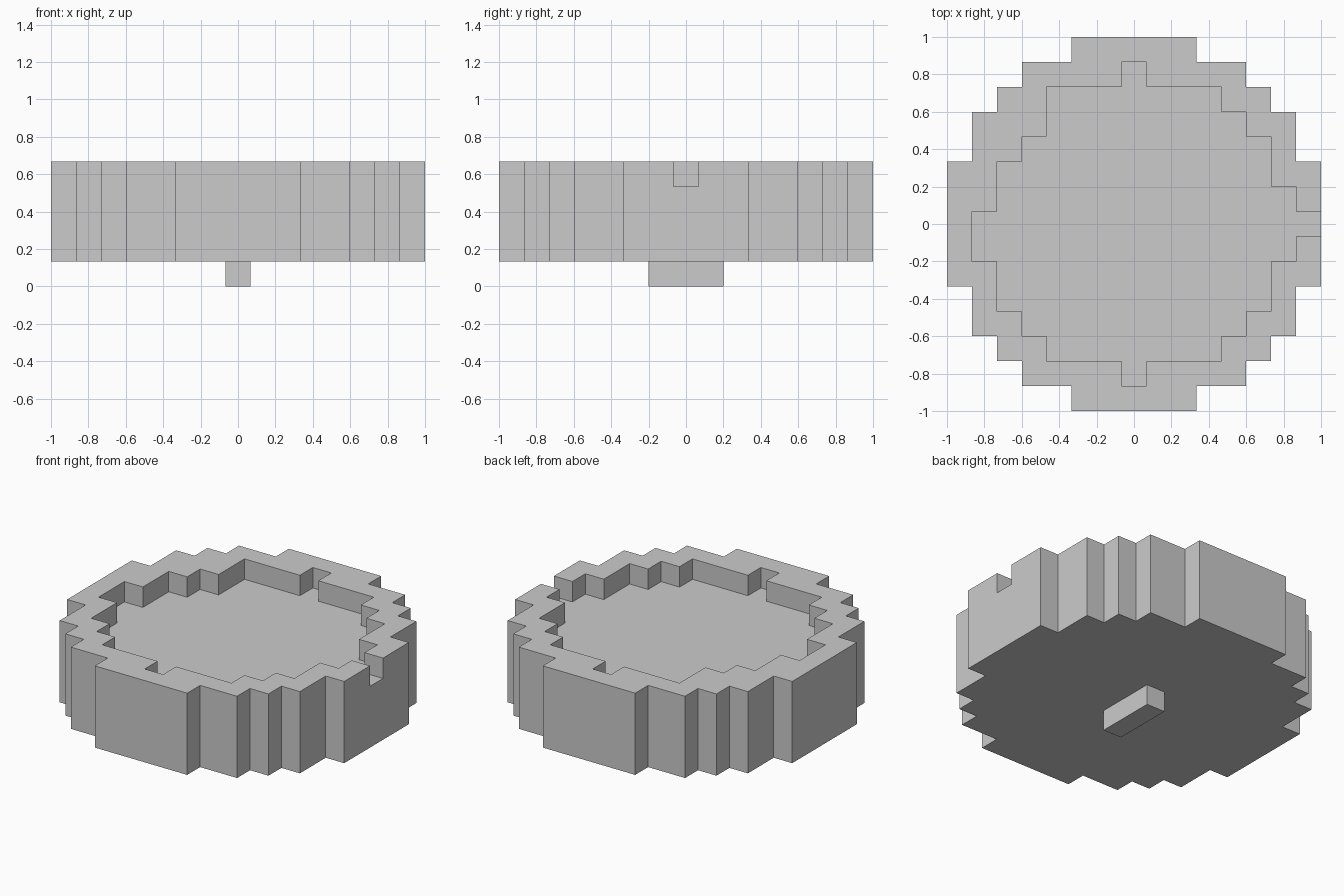
import bpy, bmesh

if "Cube" in bpy.data.objects:
    bpy.data.objects.remove(bpy.data.objects["Cube"])

U = 2 / 15  # one block

grey = bpy.data.materials.new("light_grey")
grey.diffuse_color = (0.6, 0.6, 0.6, 1)
grey.use_nodes = True
grey.node_tree.nodes["Principled BSDF"].inputs["Base Color"].default_value = grey.diffuse_color


def stepped(corners, closed_ring=True):
    """Turn diagonal corner points into a staircase: each step goes in y, then x."""
    pts = []
    for i, (x, y) in enumerate(corners):
        px, py = corners[i - 1]
        if px != x and py != y:
            pts.append((px, y))
        pts.append((x, y))
    return pts


def prism(name, outline, z0, z1):
    """Extrude an outline given in blocks between two heights in blocks."""
    bm = bmesh.new()
    face = bm.faces.new([bm.verts.new((x * U, y * U, z0 * U)) for x, y in outline])
    top = bmesh.ops.extrude_face_region(bm, geom=[face])["geom"]
    bmesh.ops.translate(bm, vec=(0, 0, (z1 - z0) * U),
                        verts=[v for v in top if isinstance(v, bmesh.types.BMVert)])
    bmesh.ops.recalc_face_normals(bm, faces=bm.faces)
    mesh = bpy.data.meshes.new(name)
    bm.to_mesh(mesh)
    bm.free()
    mesh.materials.append(grey)
    obj = bpy.data.objects.new(name, mesh)
    bpy.context.collection.objects.link(obj)
    return obj


def side_path(steps, sign):
    """Steps are (half width, y where it ends), listed from back to front."""
    pts, y = [], steps[0][1]
    for x, y_end in steps[1:]:
        pts += [(sign * x, y), (sign * x, y_end)]
        y = y_end
    return pts


def outline(left, right):
    return side_path(left, -1) + side_path(right, 1)[::-1]


# Round stepped body
disc = [(0, 7.5), (2.5, 6.5), (4.5, 5.5), (5.5, 4.5), (6.5, 2.5), (7.5, -2.5),
        (6.5, -4.5), (5.5, -5.5), (4.5, -6.5), (2.5, -7.5)]
body = prism("dish_body", outline(disc, disc), 1, 5)

# Shallow recess, with small notches and a spout running out at the right
front = [(5.5, -3.5), (4.5, -4.5), (3.5, -5.5), (0.5, -6.5)]
left = [(0, 6.5), (0.5, 5.5), (3.5, 3.5), (4.5, 2.5), (5.5, 0.5), (6.5, -1.5)] + front
right = [(0, 6.5), (0.5, 5.5), (3.5, 4.5), (4.5, 3.5), (5.5, 1.5), (6.5, 0.5),
         (8.5, -0.5), (6.5, -1.5)] + front
cutter = prism("recess_cutter", outline(left, right), 4, 6)
cutter.hide_render = True

cut = body.modifiers.new("recess", "BOOLEAN")
cut.operation = "DIFFERENCE"
cut.solver = "EXACT"
cut.object = cutter
bpy.context.view_layer.objects.active = body
bpy.ops.object.modifier_apply(modifier=cut.name)
bpy.data.objects.remove(cutter)

# Foot block under the body
prism("foot", [(-0.5, -1.5), (0.5, -1.5), (0.5, 1.5), (-0.5, 1.5)], 0, 1)
